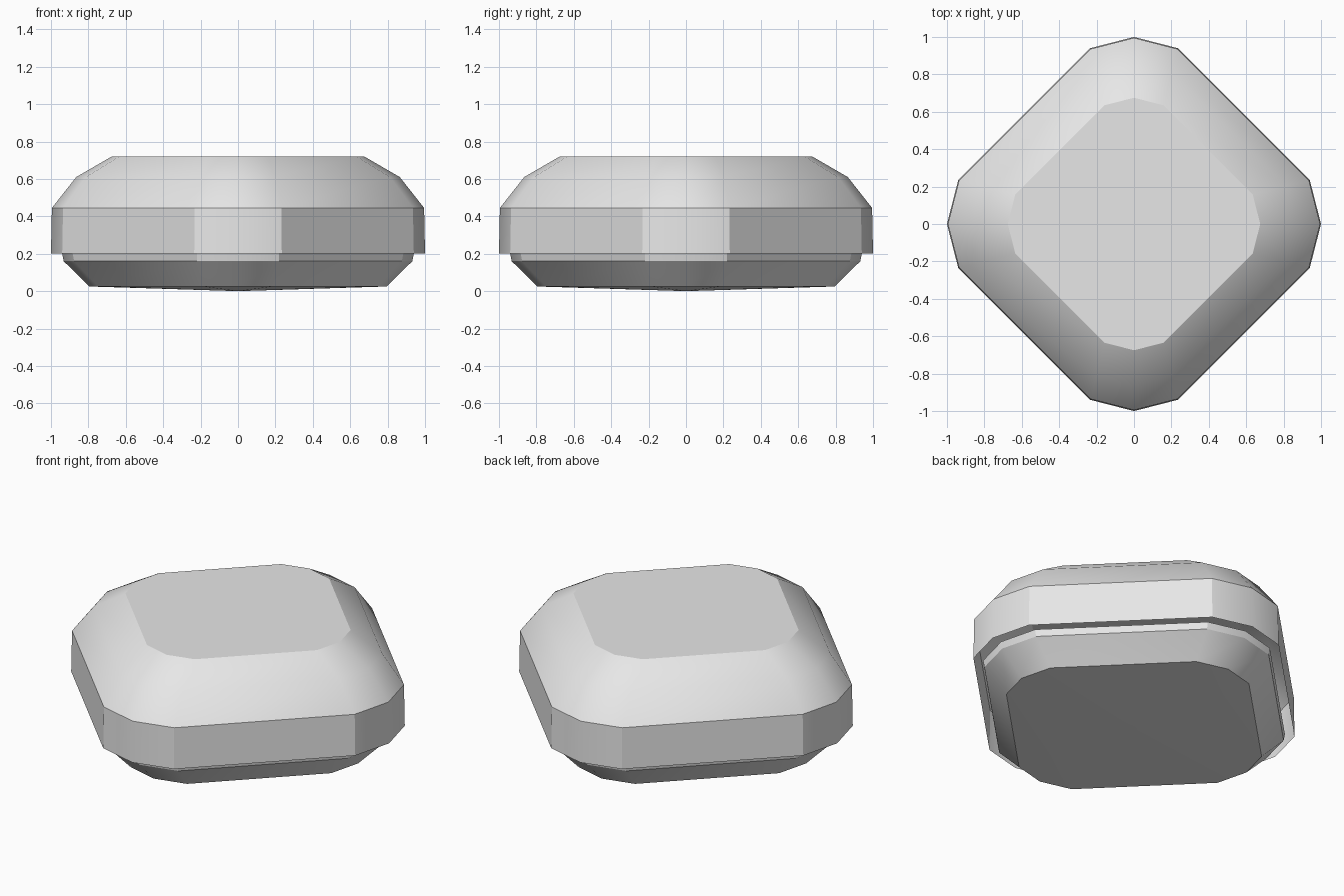
import bpy
import bmesh
import math

cube = bpy.data.objects.get("Cube")
if cube:
    bpy.data.objects.remove(cube, do_unlink=True)

grey = bpy.data.materials.new("light grey")
grey.use_nodes = True
grey.diffuse_color = (0.8, 0.8, 0.8, 1)
grey.node_tree.nodes["Principled BSDF"].inputs["Base Color"].default_value = (0.8, 0.8, 0.8, 1)


def ring(bm, tip, z):
    """Diamond outline with each corner rounded by a tip and two shoulders."""
    along, side = tip * 0.94, tip * 0.234
    verts = []
    for q in range(4):
        c, s = round(math.cos(q * math.pi / 2)), round(math.sin(q * math.pi / 2))
        for x, y in ((along, -side), (tip, 0), (along, side)):
            verts.append(bm.verts.new((c * x - s * y, s * x + c * y, z)))
    return verts


def shell(name, profile, cap_top=False, tip_z=None):
    """Stack rings from bottom to top, with optional flat top and low pointed base."""
    bm = bmesh.new()
    rings = [ring(bm, r, z) for r, z in profile]
    n = len(rings[0])
    for low, high in zip(rings, rings[1:]):
        for i in range(n):
            j = (i + 1) % n
            bm.faces.new((low[i], low[j], high[j], high[i]))
    if cap_top:
        bm.faces.new(rings[-1])
    if tip_z is not None:
        centre = bm.verts.new((0, 0, tip_z))
        for i in range(n):
            bm.faces.new((rings[0][(i + 1) % n], rings[0][i], centre))
    mesh = bpy.data.meshes.new(name)
    bm.to_mesh(mesh)
    bm.free()
    mesh.materials.append(grey)
    obj = bpy.data.objects.new(name, mesh)
    bpy.context.collection.objects.link(obj)
    bpy.ops.object.select_all(action="DESELECT")
    obj.select_set(True)
    bpy.context.view_layer.objects.active = obj
    bpy.ops.object.shade_smooth_by_angle(angle=math.radians(30))
    return obj


# Upper cover, open underneath
shell("upper_cover", [(1.0, 0.2), (0.995, 0.445), (0.865, 0.61), (0.675, 0.72)], cap_top=True)

# Lower body, tucked just inside the cover rim
shell("lower_body", [(0.795, 0.025), (0.932, 0.16), (0.94, 0.2)], cap_top=True, tip_z=0.0)
